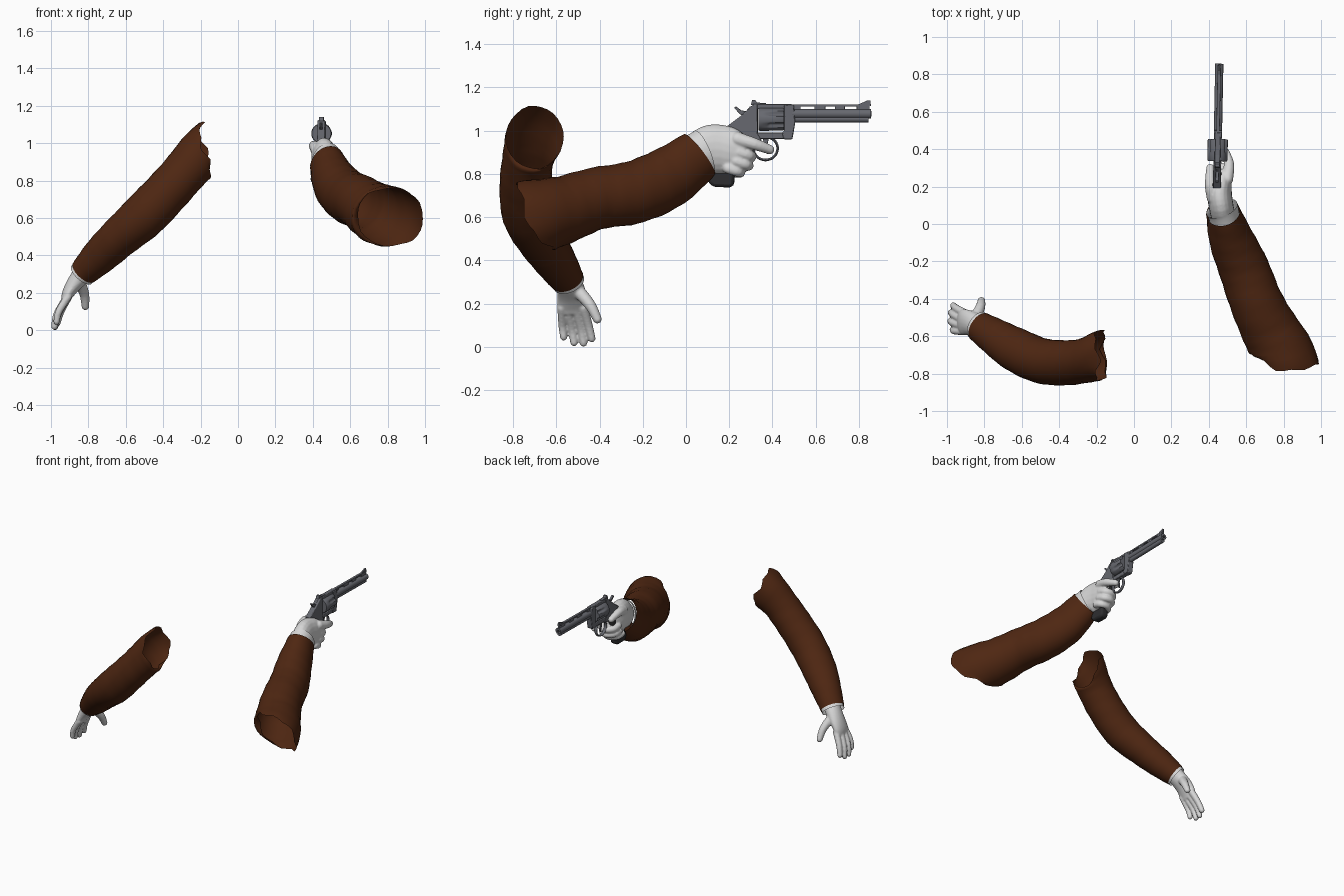
import bpy, bmesh, math
from mathutils import Vector, Matrix

if "Cube" in bpy.data.objects:
    bpy.data.objects.remove(bpy.data.objects["Cube"])


def mat(name, col):
    m = bpy.data.materials.new(name)
    m.diffuse_color = (*col, 1)
    m.use_nodes = True
    m.node_tree.nodes["Principled BSDF"].inputs["Base Color"].default_value = m.diffuse_color
    return m


BROWN = mat("brown_cloth", (0.078, 0.020, 0.006))
WHITE = mat("white_glove", (0.68, 0.68, 0.68))
STEEL = mat("gun_steel", (0.135, 0.14, 0.16))
DARK = mat("dark_grip", (0.028, 0.028, 0.030))


def finish(bm, name, material, matrix=None, bevel=0, angle=40):
    bmesh.ops.recalc_face_normals(bm, faces=bm.faces)
    me = bpy.data.meshes.new(name)
    bm.to_mesh(me)
    bm.free()
    ob = bpy.data.objects.new(name, me)
    bpy.context.collection.objects.link(ob)
    me.materials.append(material)
    if matrix:
        ob.matrix_world = matrix
    bpy.ops.object.select_all(action='DESELECT')
    ob.select_set(True)
    bpy.context.view_layer.objects.active = ob
    bpy.ops.object.shade_smooth_by_angle(angle=math.radians(angle))
    if bevel:
        b = ob.modifiers.new("bevel", 'BEVEL')
        b.width, b.segments, b.limit_method = bevel, 2, 'ANGLE'
    return ob


def spline(st, n):
    """Catmull-Rom through tuples of any length"""
    p = [st[0]] + list(st) + [st[-1]]
    out = []
    for i in range(len(st) - 1):
        a, b, c, d = p[i:i + 4]
        for k in range(n):
            t = k / n
            out.append([0.5 * (2 * q + (r - o) * t + (2 * o - 5 * q + 4 * r - s) * t * t
                               + (3 * q - o - 3 * r + s) * t ** 3) for o, q, r, s in zip(a, b, c, d)])
    return out + [list(st[-1])]


def loft(bm, st, ref, n=4, sides=16, caps=True, end=None, jag=0, fold=0):
    """stations x,y,z, radius along ref, radius across"""
    pts = spline(st, n)
    pos = [Vector(p[:3]) for p in pts]
    rings = []
    for i, p in enumerate(pts):
        t = (pos[min(i + 1, len(pos) - 1)] - pos[max(i - 1, 0)]).normalized()
        w = max(0, 1 - (len(pts) - 1 - i) / n)
        if end:
            t = t.lerp(Vector(end).normalized(), w).normalized()
        u = Vector(ref)
        u = (u - t * u.dot(t)).normalized()
        v = t.cross(u)
        ring = []
        for k in range(sides):
            a = 2 * math.pi * k / sides
            s = 1 + fold * math.sin(2 * a + i * 0.9) * math.sin(i * 1.1)
            j = jag * w ** 3 * (math.sin(3 * a + 1) + 0.6 * math.sin(7 * a))
            ring.append(bm.verts.new(pos[i] + u * p[3] * s * math.cos(a) + v * p[4] * s * math.sin(a) + t * j))
        rings.append(ring)
    for r, q in zip(rings, rings[1:]):
        for k in range(sides):
            bm.faces.new((r[k], r[(k + 1) % sides], q[(k + 1) % sides], q[k]))
    if caps:
        bm.faces.new(rings[0])
        bm.faces.new(rings[-1])


def finger(bm, pts, r0, r1):
    m = len(pts) - 1
    st = [(*p, *(2 * [r0 + (r1 - r0) * i / m])) for i, p in enumerate(pts)]
    loft(bm, st, (0.3, 0.2, 1) if abs(pts[0][2] - pts[-1][2]) < 0.06 else (1, 0.3, 0.1), sides=12)
    for s in (st[0], st[-1]):
        bmesh.ops.create_uvsphere(bm, u_segments=12, v_segments=8, radius=s[3],
                                  matrix=Matrix.Translation(s[:3]))


def glove(bm, name):
    """fuse palm and fingers into one smooth skin"""
    ob = finish(bm, name, WHITE)
    r = ob.modifiers.new("fuse", 'REMESH')
    r.mode, r.voxel_size, r.use_smooth_shade = 'VOXEL', 0.006, True
    s = ob.modifiers.new("soften", 'SMOOTH')
    s.factor, s.iterations = 0.5, 3


# --- sleeves
Z = (0, 0, 1)
bm = bmesh.new()
loft(bm, [(.476, .062, .89, .118, .092), (.52, -.08, .785, .14, .12), (.588, -.24, .715, .146, .134),
          (.655, -.42, .685, .146, .14), (.735, -.58, .63, .16, .155), (.815, -.70, .605, .178, .178)],
     Z, n=5, sides=28, caps=False, end=(-.2, -1, -.5), jag=.014, fold=.025)
finish(bm, "right_sleeve", BROWN, angle=80)
bm = bmesh.new()
loft(bm, [(-.825, -.55, .31, .074, .083), (-.74, -.605, .395, .095, .1), (-.635, -.67, .495, .108, .116),
          (-.50, -.73, .615, .124, .12), (-.37, -.742, .75, .122, .12), (-.26, -.73, .875, .122, .12),
          (-.18, -.70, .97, .142, .137)],
     Z, n=5, sides=28, caps=False, end=(1, 0, .17), jag=.018, fold=.02)
finish(bm, "left_sleeve", BROWN, angle=80)

# --- shirt cuffs
bm = bmesh.new()
loft(bm, [(.485, .03, .872, .108, .083), (.476, .066, .888, .110, .085), (.470, .082, .895, .114, .088)],
     Z, n=2, sides=28, caps=False)
finish(bm, "right_cuff", WHITE, angle=80)
bm = bmesh.new()
loft(bm, [(-.80, -.565, .335, .068, .075), (-.836, -.543, .297, .071, .079)], Z, n=2, sides=28, caps=False)
finish(bm, "left_cuff", WHITE, angle=80)

# --- left hand, open and hanging
bm = bmesh.new()
loft(bm, [(-.80, -.565, .335, .06, .055), (-.845, -.54, .285, .063, .05), (-.885, -.527, .235, .068, .04),
          (-.912, -.525, .19, .07, .031), (-.925, -.525, .155, .062, .022)], (0, 1, .1), sides=20)
finger(bm, [(-.908, -.475, .18), (-.948, -.452, .10), (-.966, -.436, .038)], .023, .018)
finger(bm, [(-.918, -.510, .17), (-.963, -.486, .085), (-.978, -.474, .018)], .023, .018)
finger(bm, [(-.918, -.545, .17), (-.968, -.528, .085), (-.981, -.518, .020)], .022, .018)
finger(bm, [(-.908, -.575, .18), (-.958, -.572, .10), (-.970, -.566, .045)], .021, .017)
finger(bm, [(-.850, -.505, .265), (-.822, -.445, .195), (-.816, -.410, .128)], .032, .021)
glove(bm, "left_glove")

# --- right hand, wrapped round the grip
bm = bmesh.new()
loft(bm, [(.48, .03, .875, .085, .065), (.465, .10, .91, .112, .066), (.458, .16, .912, .115, .066),
          (.468, .22, .90, .105, .056), (.488, .275, .885, .075, .034)], Z, sides=20)
finger(bm, [(.497, .24, .96), (.508, .32, .937), (.487, .388, .912)], .034, .022)  # trigger finger
for y, z, r in ((.275, .885, .028), (.262, .843, .027), (.225, .81, .025)):
    finger(bm, [(.497, y - .03, z + .015), (.492, y + .015, z), (.45, y + .025, z - .005),
                (.412, y - .01, z - .005), (.408, y - .06, z)], r, r * .8)
finger(bm, [(.425, .14, .965), (.408, .21, .985), (.408, .30, .965)], .037, .022)  # thumb
glove(bm, "right_glove")

# --- revolver, built on x = 0 then turned slightly
GUN = Matrix.Translation((.443, .2, 0)) @ Matrix.Rotation(-.02, 4, 'Z') @ Matrix.Translation((0, -.2, 0))


def prism(bm, pts, w):
    a = [bm.verts.new((-w / 2, *p)) for p in pts]
    b = [bm.verts.new((w / 2, *p)) for p in pts]
    bm.faces.new(a)
    bm.faces.new(b[::-1])
    for i in range(len(a)):
        j = (i + 1) % len(a)
        bm.faces.new((a[i], a[j], b[j], b[i]))


def box(bm, y0, y1, z0, z1, w):
    prism(bm, [(y0, z0), (y1, z0), (y1, z1), (y0, z1)], w)


def rod(bm, y0, y1, z, r, sides=20):
    loft(bm, [(0, y0, z, r, r), (0, y1, z, r, r)], Z, n=1, sides=sides)


# frame: back plate, straps and front block
bm = bmesh.new()
prism(bm, [(.19, 1.02), (.25, 1.065), (.31, 1.12), (.332, 1.122), (.332, .985), (.35, .955), (.29, .945), (.22, .97)], .042)
prism(bm, [(.455, 1.12), (.50, 1.118), (.505, 1.035), (.492, .96), (.452, .96), (.445, .99), (.455, 1.0)], .042)
box(bm, .31, .49, 1.10, 1.124, .03)
box(bm, .31, .47, .962, .992, .036)
finish(bm, "gun_frame", STEEL, GUN, bevel=.004)

# fluted cylinder
bm = bmesh.new()
rings = []
for y, flute, s in ((.336, 0, .94), (.342, 0, 1), (.375, 0, 1), (.39, 1, 1), (.448, 1, 1), (.454, 1, .94)):
    ring = []
    for k in range(72):
        a = 2 * math.pi * k / 72
        r = s * (.054 - flute * .011 * max(0, math.cos(6 * a)))
        ring.append(bm.verts.new((r * math.sin(a), y, 1.052 + r * math.cos(a))))
    rings.append(ring)
for r, q in zip(rings, rings[1:]):
    for k in range(72):
        bm.faces.new((r[k], r[k - 1], q[k - 1], q[k]))
bm.faces.new(rings[0])
bm.faces.new(rings[-1])
finish(bm, "gun_cylinder", STEEL, GUN)

# barrel with lower lug, slotted rib and sights
bm = bmesh.new()
rod(bm, .49, .857, 1.078, .022)
rod(bm, .49, .845, 1.054, .016)
box(bm, .49, .845, 1.054, 1.078, .028)
finish(bm, "barrel", STEEL, GUN)
bm = bmesh.new()
box(bm, .48, .85, 1.111, 1.122, .018)
for y0, y1 in ((.48, .53), (.595, .645), (.69, .735), (.79, .85)):
    box(bm, y0, y1, 1.09, 1.115, .016)
finish(bm, "barrel_rib", STEEL, GUN, bevel=.0015)
bm = bmesh.new()
prism(bm, [(.79, 1.118), (.838, 1.139), (.853, 1.139), (.856, 1.115)], .010)
prism(bm, [(.30, 1.118), (.306, 1.141), (.32, 1.141), (.33, 1.13), (.37, 1.127), (.37, 1.118)], .024)
finish(bm, "sights", STEEL, GUN)
bm = bmesh.new()
rod(bm, .852, .8585, 1.078, .011)
finish(bm, "muzzle_bore", DARK, GUN)

# hammer and trigger
bm = bmesh.new()
prism(bm, [(.222, 1.106), (.232, 1.112), (.255, 1.094), (.278, 1.09), (.296, 1.112), (.312, 1.10),
           (.31, 1.03), (.262, 1.03), (.27, 1.066), (.25, 1.076)], .016)
prism(bm, [(.355, .97), (.385, .97), (.376, .935), (.382, .895), (.374, .892), (.362, .93)], .012)
finish(bm, "hammer_and_trigger", STEEL, GUN, bevel=.002)

# trigger guard
bm = bmesh.new()
arc = [(0, .368 + .056 * math.cos(a), .918 + .054 * math.sin(a), .011, .006)
       for a in [math.radians(70 - 32 * i) for i in range(11)]]
loft(bm, arc, (1, 0, 0), n=3, sides=12)
finish(bm, "trigger_guard", STEEL, GUN)

# grip
bm = bmesh.new()
prism(bm, [(.20, 1.02), (.28, .98), (.275, .92), (.25, .85), (.225, .79), (.222, .745), (.20, .737),
           (.125, .74), (.10, .765), (.125, .83), (.16, .90), (.18, .97)], .058)
finish(bm, "grip", DARK, GUN, bevel=.014)
